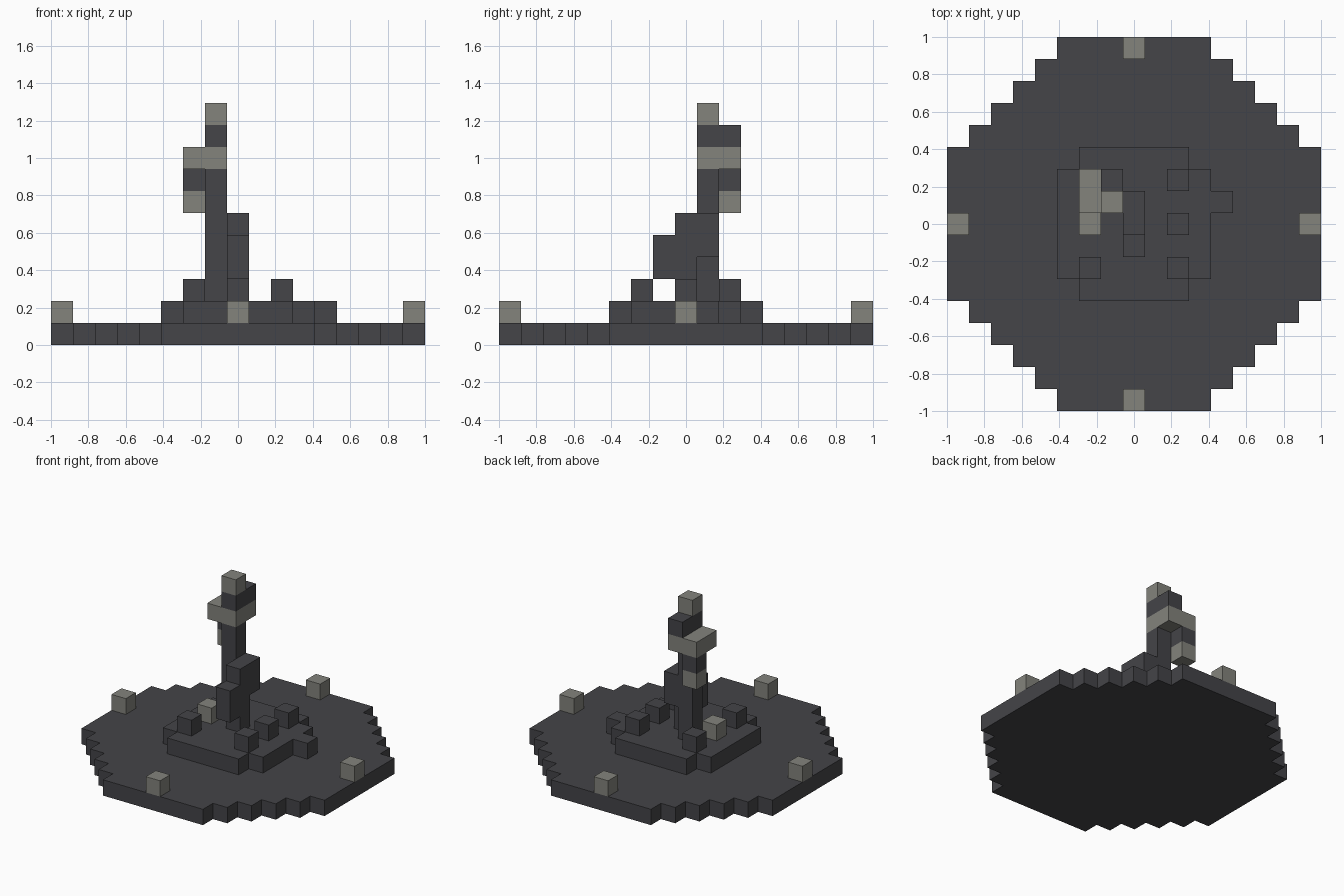
import bpy
import bmesh
from mathutils import Vector

cube = bpy.data.objects.get("Cube")
if cube:
    bpy.data.objects.remove(cube, do_unlink=True)

U = 2 / 17  # edge of one block


def make_material(name, color):
    mat = bpy.data.materials.new(name)
    mat.use_nodes = True
    mat.diffuse_color = color
    bsdf = next(n for n in mat.node_tree.nodes if n.type == 'BSDF_PRINCIPLED')
    bsdf.inputs["Base Color"].default_value = color
    return mat


MATERIALS = [make_material("dark_stone", (0.058, 0.058, 0.065, 1)),
             make_material("light_stone", (0.227, 0.227, 0.202, 1))]
DARK, LIGHT = 0, 1


def column(i, j, low, high):
    """Blocks stacked from layer low to layer high."""
    return {(i, j, k) for k in range(low, high + 1)}


def block_part(name, cells, light=()):
    """Join blocks into one shell, leaving out the faces between them."""
    bm = bmesh.new()
    corners = {}

    def vert(p):
        key = tuple(round(c * 2) for c in p)
        if key not in corners:
            corners[key] = bm.verts.new((p.x * U, p.y * U, p.z * U))
        return corners[key]

    for cell in sorted(cells):
        center = Vector(cell) + Vector((0, 0, 0.5))
        for axis in range(3):
            for sign in (-1, 1):
                n = Vector((0, 0, 0))
                n[axis] = sign
                if tuple(int(c) for c in Vector(cell) + n) in cells:
                    continue
                a = Vector((0, 0, 0))
                a[(axis + 1) % 3] = 0.5
                b = n.cross(a)
                mid = center + n / 2
                face = bm.faces.new([vert(mid + s * a + t * b) for s, t in
                                     ((1, 1), (-1, 1), (-1, -1), (1, -1))])
                face.material_index = LIGHT if cell in light else DARK
    # Merge flat neighbours of the same colour
    bmesh.ops.dissolve_limit(bm, angle_limit=0.01, verts=bm.verts[:],
                             edges=bm.edges[:], delimit={'MATERIAL'})
    bmesh.ops.recalc_face_normals(bm, faces=bm.faces[:])
    mesh = bpy.data.meshes.new(name)
    bm.to_mesh(mesh)
    bm.free()
    for mat in MATERIALS:
        mesh.materials.append(mat)
    obj = bpy.data.objects.new(name, mesh)
    bpy.context.collection.objects.link(obj)
    return obj


def stepped_disc(radius, reach, layer):
    r = range(-radius, radius + 1)
    return {(i, j, layer) for i in r for j in r if abs(i) + abs(j) <= reach}


# Round base and raised plinth with a single step at its side
block_part("base", stepped_disc(8, 11, 0))
block_part("plinth", stepped_disc(3, 5, 1) | {(4, 1, 1)})

# Light markers on the rim
for side, (i, j) in {"left": (8, 0), "right": (-8, 0),
                     "front": (0, -8), "back": (0, 8)}.items():
    marker = {(i, j, 1)}
    block_part("rim_marker_" + side, marker, marker)

# Small blocks around the tower; one of them is light
for i, side in ((-2, "right"), (2, "left")):
    for j, place in ((-2, "front"), (0, "middle"), (2, "back")):
        stud = {(i, j, 2)}
        block_part(f"plinth_block_{side}_{place}", stud,
                   stud if (i, j) == (-2, 0) else ())

# Buttress leaning against the tower
block_part("buttress", column(0, 0, 2, 5) | column(0, 1, 4, 5)
           | column(0, -1, 3, 4))

# Tower with light collar, hanging lamp and light cap
collar = {(i, j, 8) for i in (-2, -1) for j in (1, 2)}
lamp = {(-2, 2, 6)}
cap = {(-1, 1, 10)}
shaft = column(-1, 1, 2, 9) | {(-1, 2, 9), (-2, 2, 7)}
block_part("tower", shaft | collar | lamp | cap, collar | lamp | cap)
